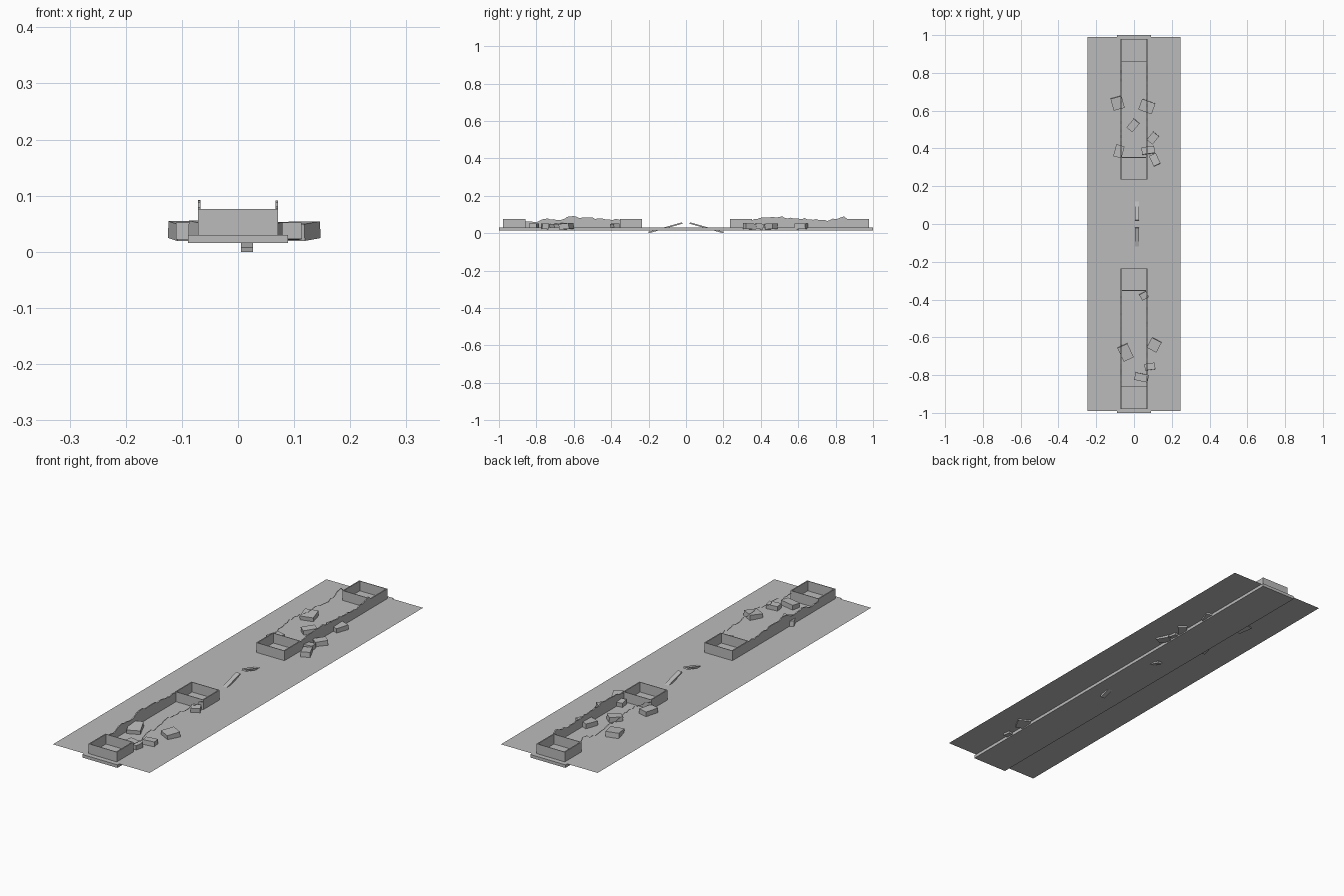
import bpy, bmesh, random
from math import radians, atan2, hypot
from mathutils import Matrix, Vector

random.seed(4)
if "Cube" in bpy.data.objects:
    bpy.data.objects.remove(bpy.data.objects["Cube"])

grey = bpy.data.materials.new("concrete_grey")
grey.use_nodes = True
grey.diffuse_color = (0.5, 0.5, 0.5, 1)
bsdf = grey.node_tree.nodes["Principled BSDF"]
bsdf.inputs["Base Color"].default_value = grey.diffuse_color
bsdf.inputs["Roughness"].default_value = 0.9

GROUND = 0.033   # ground height
SIDE = 0.069     # half width of the barrier
WALL = 0.005     # wall thickness
RIM = 0.079      # height of the intact ends


def finish(name, bm):
    bmesh.ops.recalc_face_normals(bm, faces=bm.faces)
    mesh = bpy.data.meshes.new(name)
    bm.to_mesh(mesh)
    bm.free()
    mesh.materials.append(grey)
    obj = bpy.data.objects.new(name, mesh)
    bpy.context.collection.objects.link(obj)
    return obj


def add_box(bm, size, centre, rotation=Matrix()):
    matrix = Matrix.Translation(centre) @ rotation @ Matrix.Diagonal((*size, 1))
    bmesh.ops.create_cube(bm, size=1, matrix=matrix)


def box(name, size, centre, rotation=Matrix()):
    bm = bmesh.new()
    add_box(bm, size, centre, rotation)
    return finish(name, bm)


# Ground sheet and the slab underneath it
bm = bmesh.new()
bmesh.ops.create_grid(bm, x_segments=1, y_segments=1, size=1,
                      matrix=Matrix.Translation((0, 0, GROUND + 0.001)) @ Matrix.Diagonal((0.245, 0.99, 1, 1)))
for face in bm.faces:
    if face.normal.z < 0:
        face.normal_flip()
mesh_obj = finish("ground_sheet", bm)
if mesh_obj.data.polygons[0].normal.z < 0:
    mesh_obj.data.flip_normals()
box("base_slab", (0.178, 2.0, 0.014), (0, 0, 0.026))


# Intact box-shaped ends of each barrier
def cell(name, y0, y1):
    bm = bmesh.new()
    height, mid = RIM - GROUND, (RIM + GROUND) / 2
    for x in (-SIDE, SIDE):
        add_box(bm, (WALL, abs(y1 - y0), height), (x, (y0 + y1) / 2, mid))
    for y in (y0, y1):
        add_box(bm, (2 * SIDE + WALL, 0.003, height), (0, y, mid))
    finish(name, bm)


for sign, label in ((-1, "front"), (1, "back")):
    cell(label + "_outer_cell", sign * 0.978, sign * 0.86)
    cell(label + "_inner_cell", sign * 0.352, sign * 0.236)


# Ragged broken edge along the middle of each barrier
def ragged(keys, count=34):
    points = []
    for i in range(count + 1):
        y = keys[0][0] + (keys[-1][0] - keys[0][0]) * i / count
        for (ya, za), (yb, zb) in zip(keys, keys[1:]):
            if ya <= y <= yb + 1e-6:
                z = za + (zb - za) * (y - ya) / (yb - ya)
                break
        points.append((y, z + random.uniform(-0.005, 0.005)))
    return points


def broken_wall(name, x, points):
    bm = bmesh.new()
    outline = [(points[0][0], GROUND)] + points + [(points[-1][0], GROUND)]
    face = bm.faces.new([bm.verts.new((x - WALL / 2, y, z)) for y, z in outline])
    new = bmesh.ops.extrude_face_region(bm, geom=[face])["geom"]
    bmesh.ops.translate(bm, vec=(WALL, 0, 0),
                        verts=[v for v in new if isinstance(v, bmesh.types.BMVert)])
    finish(name, bm)


def broken_rim(name, x, points):
    bm = bmesh.new()
    rows = [[bm.verts.new((x + dx, y, z)) for dx in (-WALL / 2, WALL / 2)] for y, z in points]
    for a, b in zip(rows, rows[1:]):
        bm.faces.new((a[0], a[1], b[1], b[0]))
    finish(name, bm)


front_edge = [(-0.86, 0.07), (-0.8, 0.066), (-0.74, 0.08), (-0.68, 0.076),
              (-0.61, 0.092), (-0.54, 0.086), (-0.44, 0.08), (-0.35, 0.073)]
back_edge = [(0.35, 0.072), (0.42, 0.086), (0.5, 0.092), (0.6, 0.081),
             (0.7, 0.077), (0.76, 0.07), (0.84, 0.094), (0.86, 0.08)]
broken_wall("front_broken_wall", -SIDE, ragged(front_edge))
broken_wall("back_broken_wall", SIDE, ragged(back_edge))
broken_rim("front_broken_rim", SIDE, ragged(front_edge))
broken_rim("back_broken_rim", -SIDE, ragged(back_edge))

# Two planks tilted up toward the centre
for sign, label in ((-1, "front"), (1, "back")):
    low, high = Vector((0.016, sign * 0.2, 0.007)), Vector((0.016, sign * 0.02, 0.058))
    d = high - low
    box(label + "_plank", (0.021, hypot(d.y, d.z), 0.008), (low + high) / 2,
        Matrix.Rotation(atan2(d.z, d.y), 4, 'X'))

# Scattered rubble: x, y, width, depth, turn in degrees
rubble = [
    (-0.087, 0.64, 0.06, 0.065, 15), (0.068, 0.622, 0.075, 0.06, -20),
    (-0.005, 0.522, 0.04, 0.06, -40), (0.1, 0.455, 0.04, 0.055, -40),
    (-0.08, 0.385, 0.045, 0.065, -15), (0.075, 0.39, 0.068, 0.038, 8),
    (0.11, 0.34, 0.04, 0.06, 25), (0.053, -0.38, 0.04, 0.035, 28),
    (0.107, -0.64, 0.058, 0.06, -28), (-0.045, -0.68, 0.058, 0.08, 25),
    (0.084, -0.755, 0.055, 0.035, 8), (0.04, -0.812, 0.072, 0.04, -12),
]
for i, (x, y, w, d, turn) in enumerate(rubble):
    tilt = Matrix.Rotation(radians(random.uniform(-6, 6)), 4, 'X')
    box(f"rubble_{i + 1}", (w, d, 0.03), (x, y, 0.04),
        Matrix.Rotation(radians(turn), 4, 'Z') @ tilt)

# Stand the lowest point on the floor
bpy.context.view_layer.update()
objs = [o for o in bpy.context.collection.objects if o.type == 'MESH']
lowest = min((v.co.z for o in objs for v in o.data.vertices))
for o in objs:
    o.data.transform(Matrix.Translation((0, 0, -lowest)))
